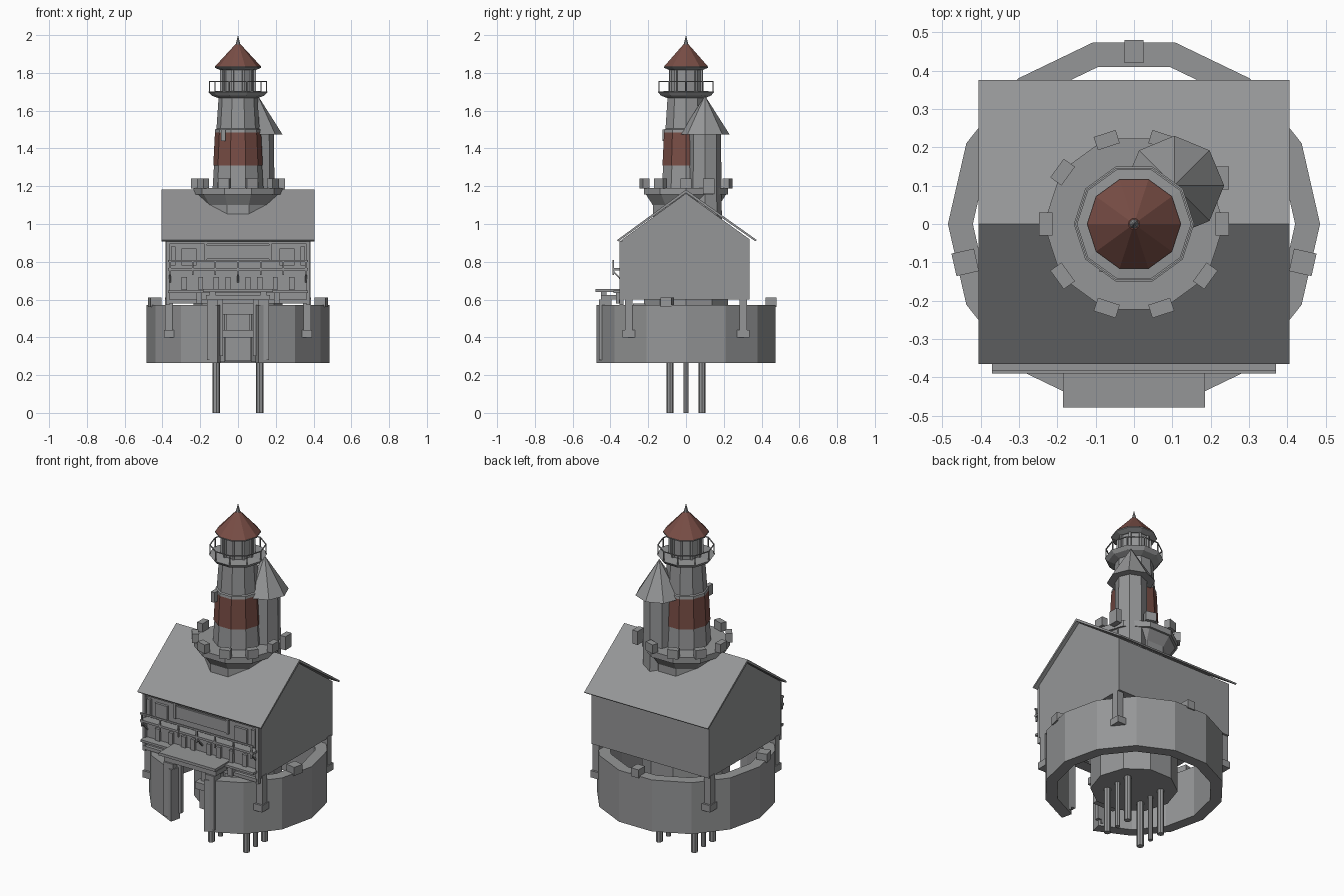
import bpy, bmesh, math
from mathutils import Matrix, Vector


def material(name, rgb):
    m = bpy.data.materials.new(name)
    m.diffuse_color = (*rgb, 1)
    return m


GREY = material("stone grey", (0.30, 0.305, 0.31))
RED = material("brick red", (0.19, 0.075, 0.06))


def finish(name, bm, mat=GREY):
    bmesh.ops.recalc_face_normals(bm, faces=bm.faces)
    me = bpy.data.meshes.new(name)
    bm.to_mesh(me)
    bm.free()
    me.materials.append(mat)
    ob = bpy.data.objects.new(name, me)
    bpy.context.collection.objects.link(ob)
    return ob


def boxes(name, items, mat=GREY):
    """Each item: (x0, x1, y0, y1, z0, z1[, turn])."""
    bm = bmesh.new()
    for x0, x1, y0, y1, z0, z1, *turn in items:
        mid = Vector(((x0 + x1) / 2, (y0 + y1) / 2, (z0 + z1) / 2))
        rot = Matrix.Rotation(turn[0] if turn else 0, 4, 'Z')
        size = Matrix.Diagonal((x1 - x0, y1 - y0, z1 - z0, 1))
        bmesh.ops.create_cube(bm, size=1, matrix=Matrix.Translation(mid) @ rot @ size)
    return finish(name, bm, mat)


def lathe(name, profile, sides, at=(0, 0), mat=GREY):
    """Faceted solid from (radius, z) rings, capped at both ends."""
    bm = bmesh.new()
    rings = []
    for r, z in profile:
        rings.append([bm.verts.new((at[0] + r * math.cos(math.tau * k / sides),
                                    at[1] + r * math.sin(math.tau * k / sides), z))
                      for k in range(sides)])
    for a, b in zip(rings, rings[1:]):
        for k in range(sides):
            n = (k + 1) % sides
            bm.faces.new((a[k], a[n], b[n], b[k]))
    bm.faces.new(rings[0])
    bm.faces.new(rings[-1])
    bmesh.ops.remove_doubles(bm, verts=bm.verts, dist=1e-5)
    return finish(name, bm, mat)


def extrude_x(name, yz, half):
    """Profile in the y-z plane swept along x."""
    bm = bmesh.new()
    a = [bm.verts.new((-half, y, z)) for y, z in yz]
    b = [bm.verts.new((half, y, z)) for y, z in yz]
    bm.faces.new(a)
    bm.faces.new(b)
    for k in range(len(yz)):
        n = (k + 1) % len(yz)
        bm.faces.new((a[k], a[n], b[n], b[k]))
    return finish(name, bm)


def both(items):
    """Mirror boxes across x."""
    return items + [(-i[1], -i[0], *i[2:6]) for i in items]


# Curved base wall, fourteen-sided with the front panel left open
N = 14
bm = bmesh.new()
sections = []
for k in range(N):
    a = math.tau * (k + 11) / N          # starts right of the opening
    sections.append([bm.verts.new((r * math.cos(a), r * math.sin(a), z))
                     for r, z in ((0.485, 0.265), (0.485, 0.57), (0.42, 0.57), (0.42, 0.265))])
for a, b in zip(sections, sections[1:]):
    for k in range(4):
        n = (k + 1) % 4
        bm.faces.new((a[k], a[n], b[n], b[k]))
bm.faces.new(sections[0])
bm.faces.new(sections[-1])
finish("base_wall", bm)

# Gate posts, blocks on the wall, corner brackets
boxes("gate_posts", both([(0.105, 0.165, -0.46, -0.395, 0.28, 0.60),
                          (0.08, 0.11, -0.42, -0.395, 0.30, 0.60)]))
boxes("gate_lintel", [(-0.17, 0.17, -0.45, -0.35, 0.60, 0.625)])
boxes("wall_blocks", [(0.41, 0.47, -0.13, -0.07, 0.56, 0.61, -0.22),
                      (-0.47, -0.41, -0.13, -0.07, 0.56, 0.61, 0.22),
                      (-0.025, 0.025, 0.42, 0.48, 0.56, 0.61)])
corners = []
for s in (-1, 1):
    y = 0.303 * s
    corners += [(0.335, 0.392, y - 0.032, y + 0.032, 0.40, 0.44),
                (0.345, 0.387, y - 0.02, y + 0.02, 0.44, 0.61)]
boxes("corner_brackets", both(corners))

# Central core, doorway and stilts
lathe("core", [(0.235, 0.27), (0.235, 0.61)], 10)
boxes("doorway", [(-0.07, 0.07, -0.26, -0.20, 0.275, 0.40),
                  (-0.08, 0.08, -0.29, -0.20, 0.40, 0.44),
                  (-0.06, 0.06, -0.26, -0.20, 0.44, 0.52),
                  (-0.08, 0.08, -0.28, -0.20, 0.52, 0.58)])
for x in (-0.115, 0.115):
    for y, r in ((-0.085, 0.019), (0, 0.014), (0.085, 0.019)):
        lathe("stilt", [(r, 0), (r, 0.30)], 8, (x, y))

# House body and roof
extrude_x("house", [(-0.335, 0.6), (-0.335, 0.92), (0, 1.162), (0.335, 0.92), (0.335, 0.6)], 0.385)
extrude_x("roof", [(-0.365, 0.915), (0, 1.182), (0.375, 0.915), (0.368, 0.908),
                   (0, 1.165), (-0.358, 0.908)], 0.405)

# House front: posts, frames, panel and shutters
boxes("front_frame", both([(0.362, 0.38, -0.352, -0.33, 0.57, 0.91),
                           (0.165, 0.178, -0.35, -0.33, 0.81, 0.91)])
      + [(-0.37, 0.37, -0.347, -0.33, 0.895, 0.912),
         (-0.165, 0.165, -0.345, -0.33, 0.815, 0.885)])
boxes("front_shutters", both([(0.33, 0.355, -0.35, -0.33, 0.78, 0.88),
                              (0.22, 0.30, -0.35, -0.33, 0.78, 0.87),
                              (0.185, 0.21, -0.35, -0.33, 0.65, 0.72),
                              (0.10, 0.13, -0.35, -0.33, 0.65, 0.72),
                              (0.04, 0.065, -0.35, -0.33, 0.65, 0.72),
                              (0.27, 0.30, -0.35, -0.33, 0.65, 0.72)]))

# Balcony with rails, struts and the porch slab
boxes("balcony", [(-0.37, 0.37, -0.388, -0.335, 0.755, 0.768),
                  (-0.37, 0.37, -0.390, -0.382, 0.800, 0.810),
                  (-0.37, 0.37, -0.385, -0.335, 0.635, 0.648),
                  (-0.37, 0.37, -0.355, -0.335, 0.580, 0.600)])
boxes("balcony_posts", [(x / 100 - 0.004, x / 100 + 0.004, -0.390, -0.382, 0.73, 0.81)
                        for x in (-36, -24, -12, 0, 12, 24, 36)])
for x in (-0.36, 0, 0.36):
    strut = extrude_x("balcony_strut", [(-0.386, 0.757), (-0.335, 0.70),
                                        (-0.335, 0.69), (-0.39, 0.75)], 0.005)
    strut.location.x = x
boxes("porch_slab", [(-0.185, 0.185, -0.478, -0.335, 0.64, 0.656)])
boxes("porch_supports", both([(0.12, 0.15, -0.45, -0.42, 0.60, 0.645),
                              (0.19, 0.22, -0.37, -0.335, 0.58, 0.64)]))

# Tower foot, parapet platform and battlements
lathe("tower_foot", [(0.185, 0.95), (0.185, 1.10), (0.222, 1.155),
                     (0.235, 1.155), (0.235, 1.19)], 10)
battlements = []
for k in range(10):
    if k == 1:
        continue
    a = math.tau * k / 10
    x, y = 0.23 * math.cos(a), 0.23 * math.sin(a)
    battlements.append((x - 0.018, x + 0.018, y - 0.03, y + 0.03, 1.188, 1.24, a))
boxes("battlements", battlements)
boxes("side_block", [(0.213, 0.247, 0.09, 0.15, 1.16, 1.24)])

# Tower shaft with red band
lathe("tower_lower", [(0.135, 1.18), (0.127, 1.31)], 10)
lathe("tower_band", [(0.131, 1.31), (0.122, 1.485)], 10, mat=RED)
lathe("tower_upper", [(0.123, 1.485), (0.121, 1.50), (0.114, 1.505), (0.102, 1.68)], 10)
boxes("band_lamp", [(-0.09, -0.065, -0.125, -0.08, 1.44, 1.50)])

# Gallery, rail and lantern room
lathe("gallery", [(0.10, 1.665), (0.14, 1.68), (0.157, 1.70), (0.10, 1.705)], 10)
lathe("lantern", [(0.085, 1.70), (0.085, 1.83)], 10)
bars, rail = [], bmesh.new()
for k in range(10):
    a = math.tau * k / 10
    c, s = math.cos(a), math.sin(a)
    bars.append((0.088 * c - 0.006, 0.088 * c + 0.006,
                 0.088 * s - 0.006, 0.088 * s + 0.006, 1.70, 1.83, a))
    bars.append((0.15 * c - 0.0025, 0.15 * c + 0.0025,
                 0.15 * s - 0.0025, 0.15 * s + 0.0025, 1.695, 1.757, a))
    m = a + math.pi / 10
    rail_mid = Vector((0.143 * math.cos(m), 0.143 * math.sin(m), 1.755))
    bmesh.ops.create_cube(rail, size=1, matrix=Matrix.Translation(rail_mid)
                          @ Matrix.Rotation(m, 4, 'Z') @ Matrix.Diagonal((0.005, 0.093, 0.005, 1)))
boxes("lantern_bars_and_rail_posts", bars)
finish("gallery_rail", rail)

# Lantern roof and spire
lathe("lantern_eave", [(0.095, 1.815), (0.123, 1.828), (0.123, 1.834)], 10)
lathe("lantern_roof", [(0.122, 1.834), (0.015, 1.95)], 10, mat=RED)
lathe("spire", [(0.016, 1.935), (0.010, 1.96), (0.0, 2.0)], 8)

# Side turret with pointed roof
lathe("turret", [(0.09, 1.0), (0.085, 1.485)], 8, (0.105, 0.10))
lathe("turret_roof", [(0.13, 1.475), (0.0, 1.68)], 8, (0.105, 0.10))
